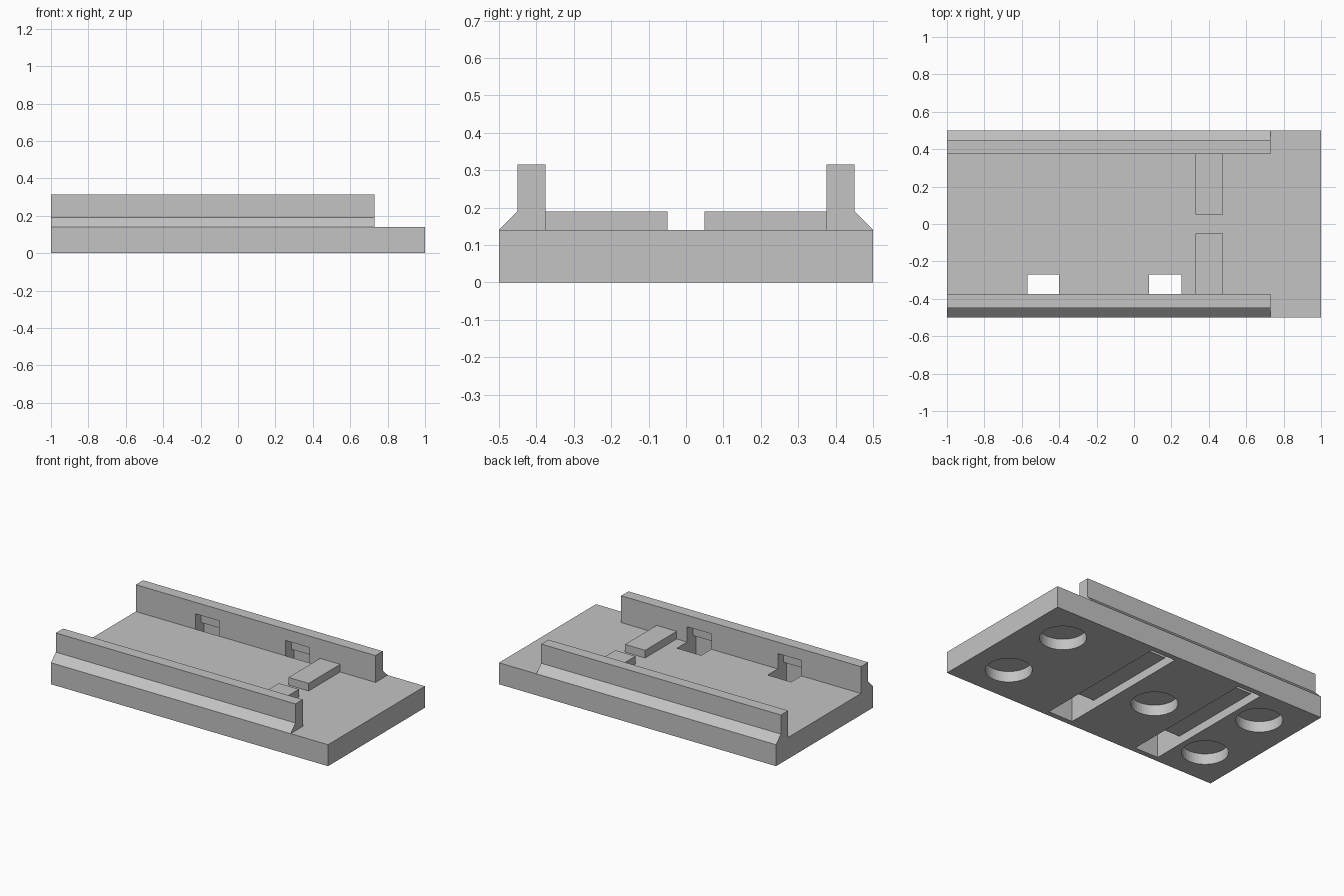
import bpy
import bmesh

cube = bpy.data.objects.get("Cube")
if cube:
    bpy.data.objects.remove(cube, do_unlink=True)

FLOOR = 0.14
RAIL_END = 0.73
STRAPS = [(-0.57, -0.40), (0.08, 0.255)]

grey = bpy.data.materials.new("light grey")
grey.use_nodes = True
colour = (0.55, 0.55, 0.55, 1)
grey.diffuse_color = colour
grey.node_tree.nodes["Principled BSDF"].inputs["Base Color"].default_value = colour


def add_object(name, bm):
    bmesh.ops.recalc_face_normals(bm, faces=bm.faces)
    mesh = bpy.data.meshes.new(name)
    bm.to_mesh(mesh)
    bm.free()
    mesh.materials.append(grey)
    obj = bpy.data.objects.new(name, mesh)
    bpy.context.collection.objects.link(obj)
    return obj


def extrude_x(name, profile, x0, x1):
    """Prism along x from a (y, z) profile."""
    bm = bmesh.new()
    face = bm.faces.new([bm.verts.new((x0, y, z)) for y, z in profile])
    moved = bmesh.ops.extrude_face_region(bm, geom=[face])["geom"]
    verts = [v for v in moved if isinstance(v, bmesh.types.BMVert)]
    bmesh.ops.translate(bm, verts=verts, vec=(x1 - x0, 0, 0))
    return add_object(name, bm)


def box(name, x, y, z):
    (y0, y1), (z0, z1) = sorted(y), z
    return extrude_x(name, [(y0, z0), (y1, z0), (y1, z1), (y0, z1)], *x)


def disc_cutter(name, x, y, radius, depth):
    bm = bmesh.new()
    bmesh.ops.create_cone(bm, cap_ends=True, segments=48, radius1=radius,
                          radius2=radius, depth=depth * 2)
    bmesh.ops.translate(bm, verts=bm.verts, vec=(x, y, 0))
    return add_object(name, bm)


def cut(obj, cutters):
    """Subtract every cutter and bake the result."""
    for cutter in cutters:
        mod = obj.modifiers.new("cut", 'BOOLEAN')
        mod.operation = 'DIFFERENCE'
        mod.solver = 'EXACT'
        mod.object = cutter
    graph = bpy.context.evaluated_depsgraph_get()
    baked = bpy.data.meshes.new_from_object(obj.evaluated_get(graph))
    obj.modifiers.clear()
    obj.data = baked


# Base plate and the two chamfered side rails
base = box("base_plate", (-1, 1), (-0.5, 0.5), (0, FLOOR))
rails = []
for name, s in (("front_rail", -1), ("back_rail", 1)):
    profile = [(0.375, FLOOR), (0.375, 0.315), (0.45, 0.315), (0.45, 0.19), (0.5, FLOOR)]
    rails.append(extrude_x(name, [(s * y, z) for y, z in profile], -1, RAIL_END))

# Stop tabs on the floor
for name, s in (("front_stop_tab", -1), ("back_stop_tab", 1)):
    box(name, (0.33, 0.475), (s * 0.05, s * 0.375), (FLOOR, 0.19))

# Strap channels: underside slot, wells at both ends, pockets in the rails
base_cutters, rail_cutters = [], []
for span in STRAPS:
    base_cutters.append(box("slot_cutter", span, (-0.3, 0.46), (-0.1, 0.055)))
    wells = [box("well_cutter", span, y, (-0.1, 0.16))
             for y in ((-0.465, -0.27), (0.375, 0.465))]
    base_cutters += wells
    rail_cutters += wells
    rail_cutters += [box("pocket_cutter", span, (s * 0.3, s * 0.435), (0.1, 0.24))
                     for s in (-1, 1)]

# Round recesses in the underside
centres = [(x, y) for x in (-0.745, 0.745) for y in (-0.245, 0.245)] + [(-0.155, 0)]
base_cutters += [disc_cutter("recess_cutter", x, y, 0.137, 0.07) for x, y in centres]

cut(base, base_cutters)
for rail in rails:
    cut(rail, rail_cutters)
for cutter in set(base_cutters + rail_cutters):
    bpy.data.objects.remove(cutter, do_unlink=True)
